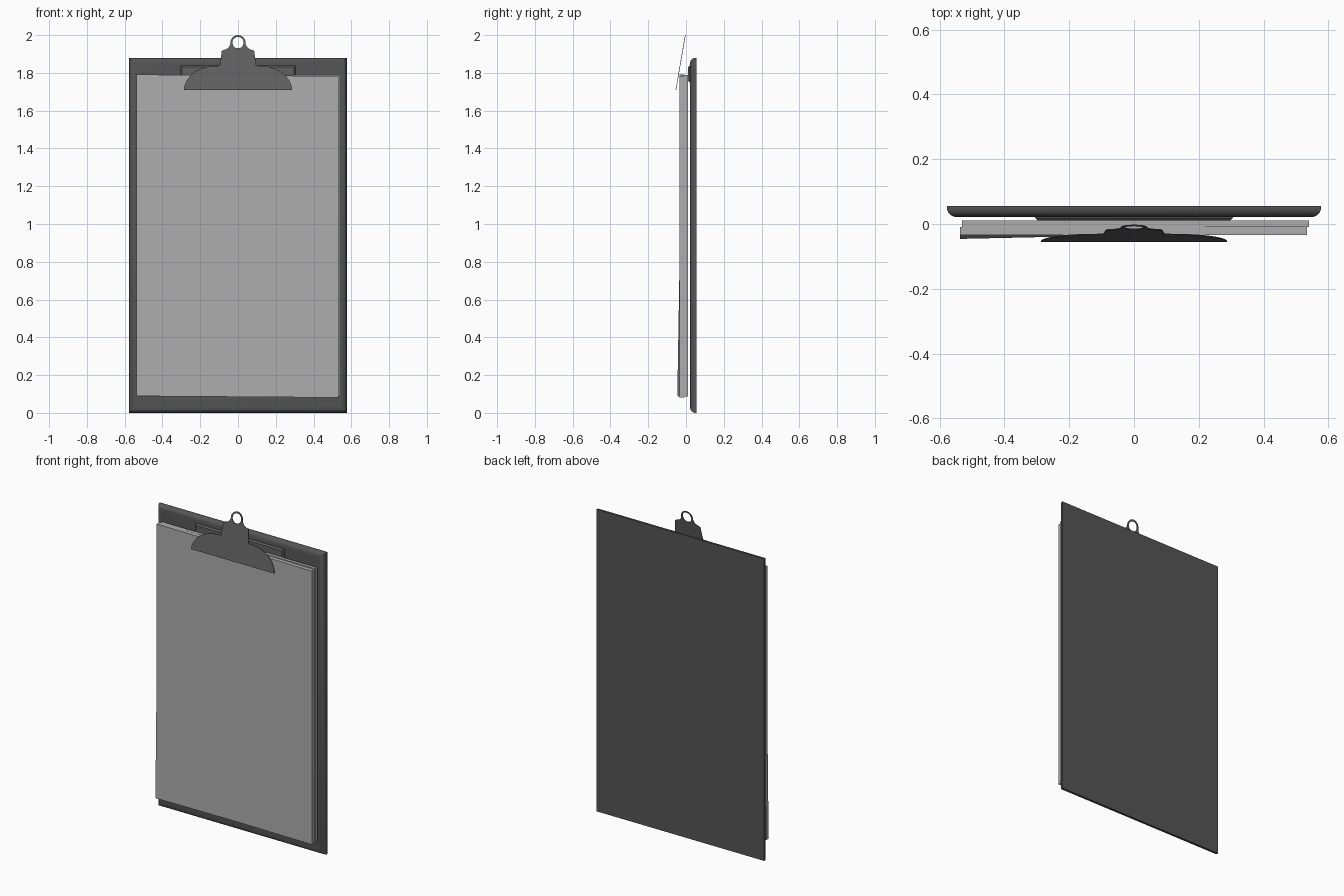
import bpy, bmesh, math
from mathutils import Vector

if "Cube" in bpy.data.objects:
    bpy.data.objects.remove(bpy.data.objects["Cube"])


def material(name, grey):
    m = bpy.data.materials.new(name)
    m.diffuse_color = (grey, grey, grey, 1)
    m.use_nodes = True
    m.node_tree.nodes["Principled BSDF"].inputs["Base Color"].default_value = m.diffuse_color
    return m


BOARD = material("dark grey board", 0.09)
METAL = material("grey metal", 0.12)
PAPER = material("light grey paper", 0.42)


def make_object(name, bm, mat):
    bmesh.ops.recalc_face_normals(bm, faces=bm.faces)
    mesh = bpy.data.meshes.new(name)
    bm.to_mesh(mesh)
    bm.free()
    mesh.materials.append(mat)
    obj = bpy.data.objects.new(name, mesh)
    bpy.context.collection.objects.link(obj)
    return obj


def box(x0, x1, y0, y1, z0, z1):
    bm = bmesh.new()
    bmesh.ops.create_cube(bm, size=1)
    for v in bm.verts:
        v.co = (x1 if v.co.x > 0 else x0, y1 if v.co.y > 0 else y0, z1 if v.co.z > 0 else z0)
    return bm


def rounded_slab(name, hx, z0, z1, back, steps, mat):
    """Slab with a flat back, closed by nested rectangles; steps = (inset, y)."""
    bm = bmesh.new()
    rings = []
    for inset, y in [(0, back)] + steps:
        x, lo, hi = hx - inset, z0 + inset, z1 - inset
        rings.append([bm.verts.new(p) for p in ((-x, y, lo), (x, y, lo), (x, y, hi), (-x, y, hi))])
    for a, b in zip(rings, rings[1:]):
        for i in range(4):
            j = (i + 1) % 4
            bm.faces.new((a[i], a[j], b[j], b[i]))
    bm.faces.new(rings[0])
    bm.faces.new(rings[-1])
    return make_object(name, bm, mat)


# Board with rounded front edges
steps = []
for k in range(7):
    a = math.radians(15 * k)
    steps.append((0.032 * (1 - math.cos(a)), 0.05 - 0.029 * math.sin(a)))
board = rounded_slab("board", 0.577, 0, 1.88, 0.056, steps, BOARD)

# Clip base plate with a chamfered rim
rounded_slab("clip_base", 0.305, 1.75, 1.838, 0.022, [(0, 0.019), (0.008, 0.011)], METAL)

# Rear paper stack
make_object("rear_papers", box(-0.53, 0.54, -0.009, 0.011, 0.087, 1.79), PAPER)

# Front paper stack, slightly turned, with one lifted lower corner
bm = box(-0.537, 0.533, -0.034, -0.009, 0.085, 1.787)
for co, no in (((0, 0, 0), (1, 0, 0)), ((0, 0, 0.8), (0, 0, 1))):
    bmesh.ops.bisect_plane(bm, geom=bm.verts[:] + bm.edges[:] + bm.faces[:],
                           plane_co=co, plane_no=no)
for v in bm.verts:
    if v.co.x < -0.5 and v.co.z < 0.1:
        v.co.y -= 0.012
    v.co.z -= 0.004 * v.co.x / 0.537
make_object("front_papers", bm, PAPER)

# Clip lever: half outline mirrored, with a round hanging hole
half = [(0.287, 1.71), (0.284, 1.73), (0.273, 1.757), (0.255, 1.782), (0.23, 1.804),
        (0.2, 1.821), (0.165, 1.832), (0.13, 1.837), (0.095, 1.838), (0.086, 1.917),
        (0.062, 1.926), (0.048, 1.936), (0.041, 1.95)]
half += [(0.04 * math.cos(math.radians(a)), 1.961 + 0.039 * math.sin(math.radians(a)))
         for a in range(0, 90, 15)]
outline = half + [(0, 2.0)] + [(-x, z) for x, z in reversed(half)]
hole = [(0.03 * math.sin(math.tau * k / 24), 1.96 + 0.03 * math.cos(math.tau * k / 24))
        for k in range(24)]

bm = bmesh.new()
edges = []
for loop in (outline, hole):
    # the lever leans back towards its top
    vs = [bm.verts.new((x, -0.055 + (z - 1.71) * 0.172, z)) for x, z in loop]
    edges += [bm.edges.new((vs[i - 1], vs[i])) for i in range(len(vs))]
bmesh.ops.triangle_fill(bm, edges=edges, use_beauty=True, normal=Vector((0, -1, 0)))
faces = bm.faces[:]
ext = bmesh.ops.extrude_face_region(bm, geom=faces, use_keep_orig=True)
for g in ext["geom"]:
    if isinstance(g, bmesh.types.BMVert):
        g.co.y += 0.003
make_object("clip_lever", bm, METAL)

# Smooth the rounded board rim only
bpy.context.view_layer.objects.active = board
board.select_set(True)
bpy.ops.object.shade_smooth_by_angle(angle=math.radians(35))
